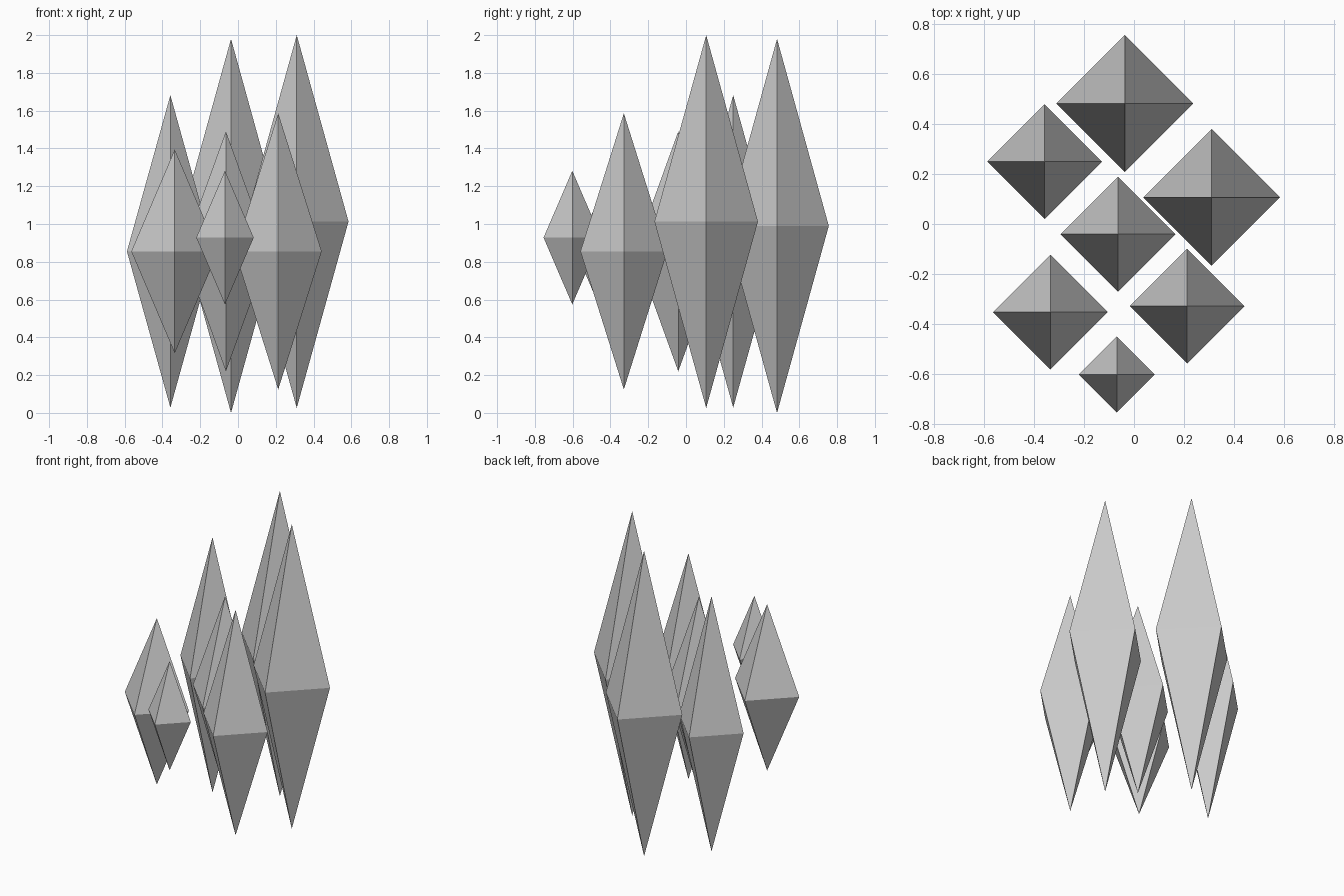
import bpy
from math import cos, sin, pi

if "Cube" in bpy.data.objects:
    bpy.data.objects.remove(bpy.data.objects["Cube"])


def crystal(name, x, y, radius, bottom, top):
    """Four-sided double pyramid with its waist at mid height."""
    half = (top - bottom) / 2
    ring = [(radius * cos(i * pi / 2), radius * sin(i * pi / 2), 0) for i in range(4)]
    verts = ring + [(0, 0, half), (0, 0, -half)]
    faces = []
    for i in range(4):
        j = (i + 1) % 4
        faces += [(i, j, 4), (j, i, 5)]
    mesh = bpy.data.meshes.new(name)
    mesh.from_pydata(verts, [], faces)
    obj = bpy.data.objects.new(name, mesh)
    obj.location = (x, y, bottom + half)
    bpy.context.collection.objects.link(obj)


# Cluster of floating crystals: x, y, radius, bottom, top
crystal("back_crystal", -0.037, 0.482, 0.274, 0.0, 1.98)
crystal("back_left_crystal", -0.358, 0.25, 0.23, 0.028, 1.682)
crystal("right_crystal", 0.311, 0.107, 0.274, 0.026, 2.0)
crystal("centre_crystal", -0.064, -0.041, 0.23, 0.22, 1.49)
crystal("front_left_crystal", -0.335, -0.353, 0.23, 0.316, 1.394)
crystal("front_right_crystal", 0.213, -0.329, 0.23, 0.124, 1.586)
crystal("front_small_crystal", -0.069, -0.602, 0.152, 0.574, 1.282)
